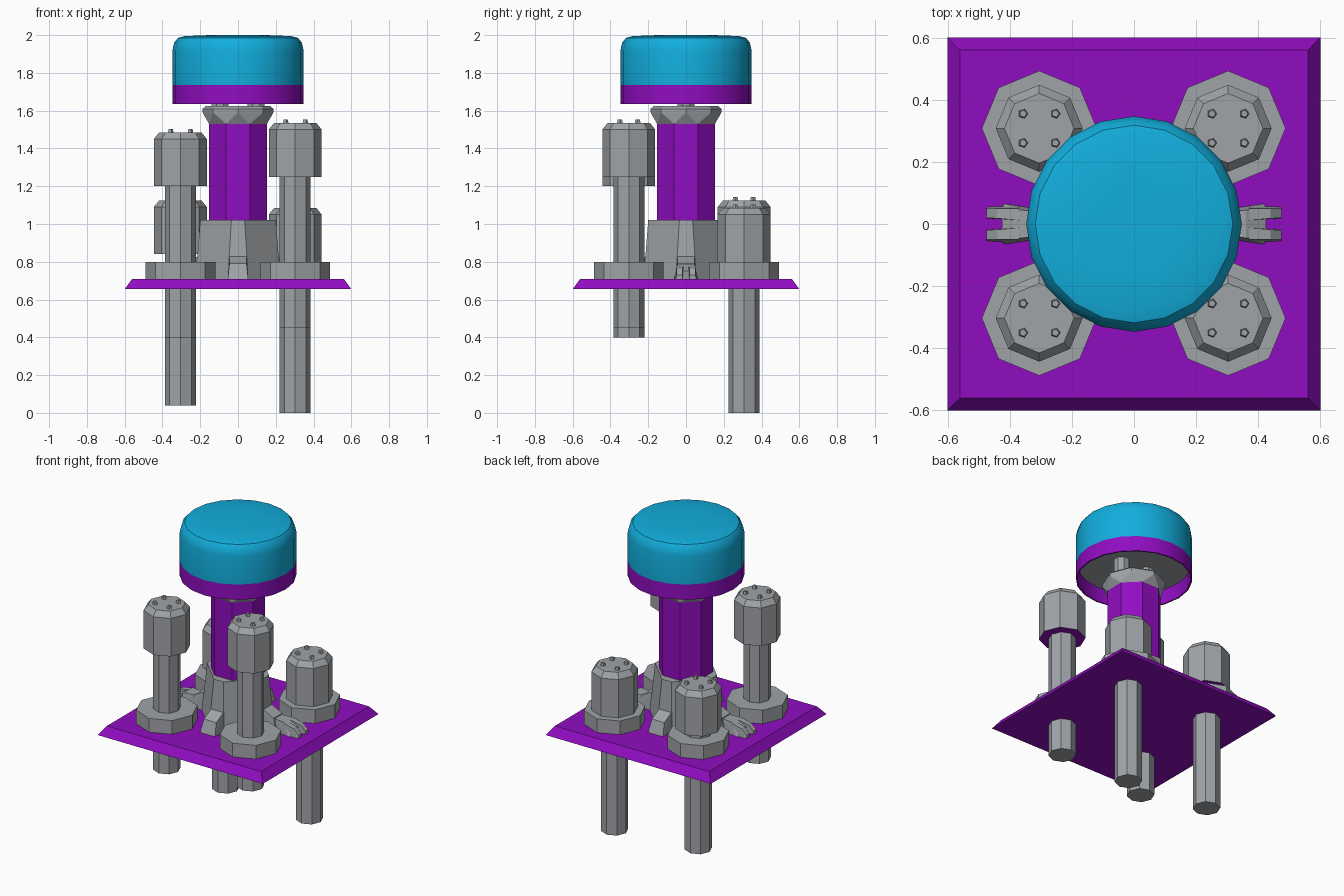
import bpy, bmesh, math

if "Cube" in bpy.data.objects:
    bpy.data.objects.remove(bpy.data.objects["Cube"])

def material(name, rgb):
    m = bpy.data.materials.new(name)
    m.diffuse_color = (*rgb, 1)
    m.use_nodes = True
    m.node_tree.nodes["Principled BSDF"].inputs["Base Color"].default_value = m.diffuse_color
    return m

PURPLE = material("purple", (0.28, 0.004, 0.53))
GREY = material("grey", (0.35, 0.37, 0.39))
BLUE = material("blue", (0.006, 0.42, 0.72))

def finish(name, bm, mats, rule=None):
    bmesh.ops.recalc_face_normals(bm, faces=bm.faces)
    bm.normal_update()
    if rule:
        for f in bm.faces:
            f.material_index = rule(f)
    me = bpy.data.meshes.new(name)
    bm.to_mesh(me)
    bm.free()
    ob = bpy.data.objects.new(name, me)
    bpy.context.collection.objects.link(ob)
    for m in mats:
        me.materials.append(m)
    return ob

def turned(name, profile, sides, mats, at=(0, 0), turn=0.0, rule=None):
    """Stack of polygon rings from (radius, z) pairs, capped at both ends."""
    bm = bmesh.new()
    rings = []
    for r, z in profile:
        angles = [turn + 2 * math.pi * i / sides for i in range(sides)]
        rings.append([bm.verts.new((at[0] + r * math.cos(a), at[1] + r * math.sin(a), z)) for a in angles])
    for lo, hi in zip(rings, rings[1:]):
        for i in range(sides):
            j = (i + 1) % sides
            bm.faces.new((lo[i], lo[j], hi[j], hi[i]))
    bm.faces.new(rings[0][::-1])
    bm.faces.new(rings[-1])
    return finish(name, bm, mats, rule)

def hull(name, points, mat):
    bm = bmesh.new()
    for p in points:
        bm.verts.new(p)
    bmesh.ops.convex_hull(bm, input=bm.verts)
    bmesh.ops.dissolve_limit(bm, angle_limit=0.01, verts=bm.verts, edges=bm.edges)
    return finish(name, bm, [mat])

def ngon(r, z, turn):
    return [(r * math.cos(turn + i * math.pi / 4), r * math.sin(turn + i * math.pi / 4), z) for i in range(8)]

def smooth(ob, degrees):
    bpy.ops.object.select_all(action='DESELECT')
    bpy.context.view_layer.objects.active = ob
    ob.select_set(True)
    bpy.ops.object.shade_smooth_by_angle(angle=math.radians(degrees))

# Bevelled square plate
R2 = math.sqrt(2)
turned("plate", [(0.6 * R2, 0.655), (0.56 * R2, 0.71)], 4, [PURPLE], turn=math.pi / 4)

# Pistons: (x, y, underside of head)
for side, x, y, z in (("front_left", -0.305, -0.303, 1.20), ("front_right", 0.303, -0.303, 1.25),
                      ("back_left", -0.305, 0.308, 0.84), ("back_right", 0.303, 0.308, 0.80)):
    turned("piston_collar_" + side, [(0.185, 0.70), (0.185, 0.80)], 8, [GREY], (x, y))
    turned("piston_rod_" + side, [(0.082, z - 0.80), (0.082, z + 0.02)], 8, [GREY], (x, y))
    turned("piston_head_" + side, [(0.14, z), (0.14, z + 0.25), (0.112, z + 0.285)], 8,
           [GREY, PURPLE], (x, y), rule=lambda f: int(f.normal.z < -0.9))
    for sx in (-1, 1):
        for sy in (-1, 1):
            turned("bolt_" + side, [(0.017, z + 0.28), (0.012, z + 0.303)], 5, [GREY],
                   (x + sx * 0.052, y + sy * 0.047))

# Tapered column base: narrow faces on the axes, broad faces on the diagonals
pts = []
for d, w, z in ((0.225, 0.055, 0.70), (0.20, 0.035, 1.02)):
    for s in (-1, 1):
        for t in (-1, 1):
            pts += [(s * d, t * w, z), (t * w, s * d, z)]
hull("column_base", pts, GREY)

# Octagonal column and flared collar
A8 = math.pi / 8
turned("column", [(0.166, 1.0), (0.166, 1.535)], 8, [PURPLE], turn=A8)
hull("column_collar", ngon(0.166, 1.53, A8) + ngon(0.187, 1.59, 0)
     + ngon(0.187, 1.61, 0) + ngon(0.17, 1.625, 0), GREY)

# Two pins carrying the cap
for s in (-1, 1):
    turned("cap_pin", [(0.048, 1.60), (0.048, 1.74)], 8, [GREY], (s * 0.095, 0), A8)

# Feet around the column base
for dx, dy in ((1, 0), (-1, 0), (0, 1), (0, -1)):
    p = []
    for d, w, z in ((0.19, 0.055, 0.70), (0.32, 0.055, 0.70), (0.29, 0.045, 0.79), (0.19, 0.045, 0.84)):
        for t in (-1, 1):
            p.append((d * dx - t * w * dy, d * dy + t * w * dx, z))
    hull("column_foot", p, GREY)

# Two-toed claws on the left and right
for s in (-1, 1):
    palm = []
    for x, w, z in ((0.28, 0.045, 0.70), (0.42, 0.067, 0.70), (0.28, 0.035, 0.785),
                    (0.36, 0.045, 0.785), (0.425, 0.045, 0.75)):
        palm += [(s * x, -w, z), (s * x, w, z)]
    hull("claw_palm", palm, GREY)
    for t in (-1, 1):
        toe = []
        for x, a, b, z in ((0.37, 0.012, 0.06, 0.70), (0.475, 0.018, 0.056, 0.70),
                           (0.37, 0.012, 0.05, 0.78), (0.44, 0.018, 0.05, 0.765), (0.475, 0.02, 0.05, 0.73)):
            toe += [(s * x, t * a, z), (s * x, t * b, z)]
        hull("claw_toe", toe, GREY)

# Cap: open purple skirt with a grey ceiling, and a rounded blue top
def cap_colour(f):
    if f.normal.z < -0.9 and f.calc_center_median().z > 1.70:
        return 1
    return 2 if f.calc_center_median().z > 1.735 else 0

cap = turned("cap", [(0.335, 1.73), (0.338, 1.635), (0.347, 1.635), (0.347, 1.735), (0.347, 1.92),
                     (0.338, 1.96), (0.318, 1.985), (0.28, 1.995), (0.15, 2.0)], 20,
             [PURPLE, GREY, BLUE], rule=cap_colour)
smooth(cap, 35)
